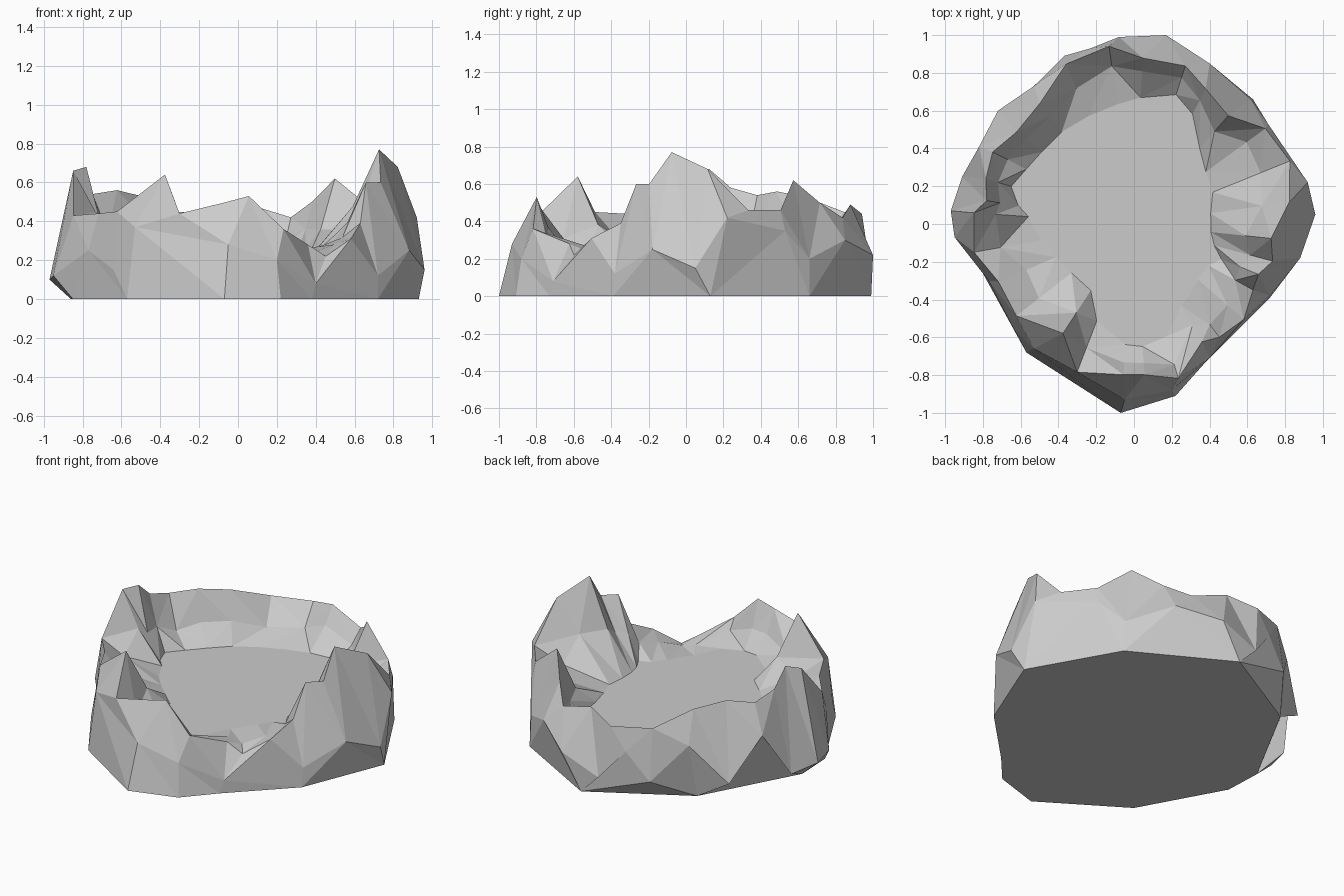
import bpy
import bmesh
import random
from math import atan2, cos, radians, sin, tau
from mathutils import Vector

random.seed(4)

default_cube = bpy.data.objects.get("Cube")
if default_cube:
    bpy.data.objects.remove(default_cube, do_unlink=True)

FLOOR_HEIGHT = 0.26

# Corners of the flat underside
UNDERSIDE = [
    (.93, .13), (.63, .66), (.04, .99), (-.54, .66), (-.86, .07), (-.85, -.17),
    (-.57, -.68), (-.07, -1), (.22, -.91), (.38, -.73), (.72, -.39),
]

# Bulging outer wall, with heights
OUTER_WALL = [
    (.96, .05, .15), (.92, .22, .42), (.71, .53, .35), (.62, .66, .2),
    (.4, .85, .3), (.17, 1, .22), (-.08, .99, .12), (-.23, .93, .3),
    (-.37, .89, .13), (-.53, .73, .34), (-.72, .6, .1), (-.82, .41, .36),
    (-.91, .25, .08), (-.97, .07, .1), (-.95, -.07, .12),
    (-.77, -.3, .25), (-.64, -.55, .15), (-.53, -.66, .37), (-.05, -.93, .28),
    (.2, -.88, .2), (.4, -.71, .08), (.72, -.38, .12), (.88, -.18, .25),
]

# Crater rim: angle, crest radius, crest height, floor radius
RIM = [
    (8, .83, .68, .41),
    (22, .89, .46, .45),
    (36, .86, .46, .47),
    (49, .76, .62, .53),
    (62, .81, .50, .66),
    (72, .88, .42, .72),
    (87, .88, .49, .67),
    (98, .95, .44, .64),
    (113, .92, .45, .62),
    (128, .81, .53, .62),
    (142, .79, .56, .62),
    (153, .84, .54, .64),
    (163, .82, .58, .68),
    (171, .79, .68, .62),
    (176, .85, .66, .56),
    (190, .86, .43, .50),
    (203, .78, .44, .45),
    (218, .79, .45, .42),
    (237, .69, .64, .42),
    (249, .84, .44, .55),
    (266, .80, .50, .64),
    (274, .80, .53, .65),
    (286, .85, .36, .62),
    (300, .72, .28, .50),
    (307, .75, .22, .48),
    (319, .77, .31, .45),
    (331, .72, .39, .45),
    (338, .71, .60, .50),
    (345, .76, .60, .44),
    (354, .73, .77, .41),
]


def flat_material(name, value):
    material = bpy.data.materials.new(name)
    material.use_nodes = True
    colour = (value, value, value, 1)
    material.diffuse_color = colour
    shader = material.node_tree.nodes["Principled BSDF"]
    shader.inputs["Base Color"].default_value = colour
    shader.inputs["Roughness"].default_value = 0.9
    return material


def polar(degrees, radius, height):
    angle = radians(degrees)
    return Vector((radius * cos(angle), radius * sin(angle), height))


def bearing(vert):
    return atan2(vert.co.y, vert.co.x) % tau


def make_ring(bm, points):
    """Vertices in order of their angle round the centre."""
    return sorted([bm.verts.new(point) for point in points], key=bearing)


def next_middle(ring, index):
    """Angle halfway to the next vertex, counted on past a full turn."""
    if index == len(ring):
        return 2 * tau
    following = index + 1
    turn = tau * (following // len(ring))
    return (bearing(ring[index]) + bearing(ring[following % len(ring)]) + turn) / 2


def bridge(bm, lower, upper):
    """Join two rings of different counts with a band of triangles."""
    i = j = 0
    while i < len(lower) or j < len(upper):
        a = lower[i % len(lower)]
        b = upper[j % len(upper)]
        if next_middle(lower, i) <= next_middle(upper, j):
            i += 1
            third = lower[i % len(lower)]
        else:
            j += 1
            third = upper[j % len(upper)]
        bm.faces.new((a, third, b))


def build_crater(name, material):
    bm = bmesh.new()

    # Broken ledge partway down the inner wall, steep above and gentle below
    crest_points, ledge_points, floor_points = [], [], []
    for degrees, crest, top, floor in RIM:
        crest_point = polar(degrees, crest, top)
        floor_point = polar(degrees, floor, FLOOR_HEIGHT)
        ledge = crest_point.lerp(floor_point, random.uniform(0.3, 0.5))
        ledge.z -= random.uniform(0.15, 0.55) * (ledge.z - FLOOR_HEIGHT)
        crest_points.append(crest_point)
        ledge_points.append(ledge)
        floor_points.append(floor_point)

    base = make_ring(bm, [(x, y, 0) for x, y in UNDERSIDE])
    rings = [base, make_ring(bm, OUTER_WALL)]
    rings += [make_ring(bm, p) for p in (crest_points, ledge_points, floor_points)]

    # Rock walls from the underside, over the crest and down to the floor
    for lower, upper in zip(rings, rings[1:]):
        bridge(bm, lower, upper)

    # Flat underside and flat crater floor
    bm.faces.new(base[::-1])
    bm.faces.new(rings[-1])
    bmesh.ops.recalc_face_normals(bm, faces=bm.faces[:])

    mesh = bpy.data.meshes.new(name)
    bm.to_mesh(mesh)
    bm.free()
    mesh.materials.append(material)
    crater = bpy.data.objects.new(name, mesh)
    bpy.context.collection.objects.link(crater)
    return crater


build_crater("rock_crater", flat_material("stone grey", 0.6))
